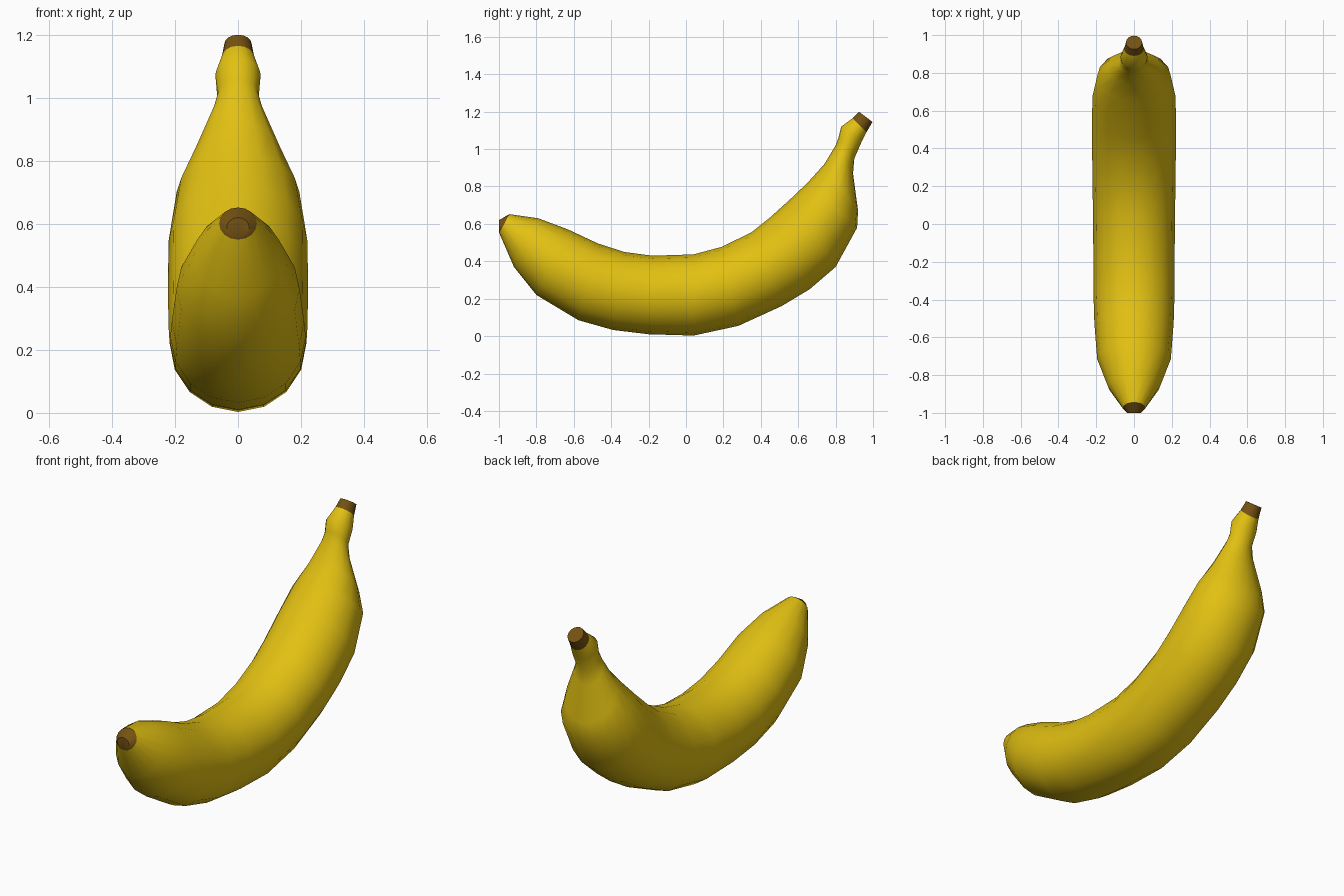
import bpy, bmesh, math
from mathutils import Vector

if "Cube" in bpy.data.objects:
    bpy.data.objects.remove(bpy.data.objects["Cube"])


def material(name, rgb):
    m = bpy.data.materials.new(name)
    m.diffuse_color = (*rgb, 1.0)
    m.use_nodes = True
    m.node_tree.nodes["Principled BSDF"].inputs["Base Color"].default_value = m.diffuse_color
    return m


yellow = material("ripe yellow", (0.76, 0.53, 0.006))
brown = material("stem brown", (0.175, 0.083, 0.006))

# Stations along the fruit: inner-curve y, z, outer-curve y, z, half width
stations = [
    (-1.00, 0.62, -1.00, 0.555, 0.036),
    (-0.945, 0.652, -0.998, 0.55, 0.06),
    (-0.79, 0.63, -0.92, 0.37, 0.14),
    (-0.63, 0.57, -0.80, 0.22, 0.195),
    (-0.47, 0.495, -0.575, 0.085, 0.21),
    (-0.33, 0.45, -0.39, 0.033, 0.215),
    (-0.18, 0.43, -0.20, 0.01, 0.215),
    (0.04, 0.437, 0.04, 0.003, 0.217),
    (0.19, 0.477, 0.28, 0.055, 0.22),
    (0.35, 0.555, 0.51, 0.16, 0.222),
    (0.45, 0.635, 0.66, 0.25, 0.222),
    (0.55, 0.725, 0.80, 0.37, 0.22),
    (0.65, 0.82, 0.915, 0.58, 0.195),
    (0.74, 0.92, 0.92, 0.67, 0.145),
    (0.80, 1.02, 0.893, 0.87, 0.082),
    (0.815, 1.06, 0.90, 0.95, 0.066),
    (0.83, 1.12, 0.935, 1.03, 0.072),
    (0.89, 1.165, 0.965, 1.09, 0.052),
    (0.925, 1.20, 0.997, 1.145, 0.043),
]
SIDES = 16


def loft(name, rows, mat, cap_start=False, cap_end=False):
    """Skin elliptical rings spanning the inner and outer curves."""
    bm = bmesh.new()
    rings = []
    for ty, tz, by, bz, w in rows:
        top, bottom = Vector((0, ty, tz)), Vector((0, by, bz))
        mid, half = (top + bottom) / 2, (top - bottom) / 2
        ring = []
        for i in range(SIDES):
            a = math.tau * i / SIDES
            ring.append(bm.verts.new(mid + half * math.cos(a) + Vector((w * math.sin(a), 0, 0))))
        rings.append(ring)
    for a, b in zip(rings, rings[1:]):
        for i in range(SIDES):
            j = (i + 1) % SIDES
            bm.faces.new((a[i], a[j], b[j], b[i]))
    if cap_start:
        bm.faces.new(rings[0][::-1])
    if cap_end:
        bm.faces.new(rings[-1])
    me = bpy.data.meshes.new(name)
    bm.to_mesh(me)
    bm.free()
    me.materials.append(mat)
    ob = bpy.data.objects.new(name, me)
    bpy.context.collection.objects.link(ob)
    bpy.ops.object.select_all(action='DESELECT')
    ob.select_set(True)
    bpy.context.view_layer.objects.active = ob
    bpy.ops.object.shade_smooth_by_angle(angle=math.radians(40))
    return ob


# Blossom tip, yellow peel and cut stem end
loft("blossom_tip", stations[:2], brown, cap_start=True)
loft("banana_peel", stations[1:-1], yellow)
loft("stem_end", stations[-2:], brown, cap_end=True)
